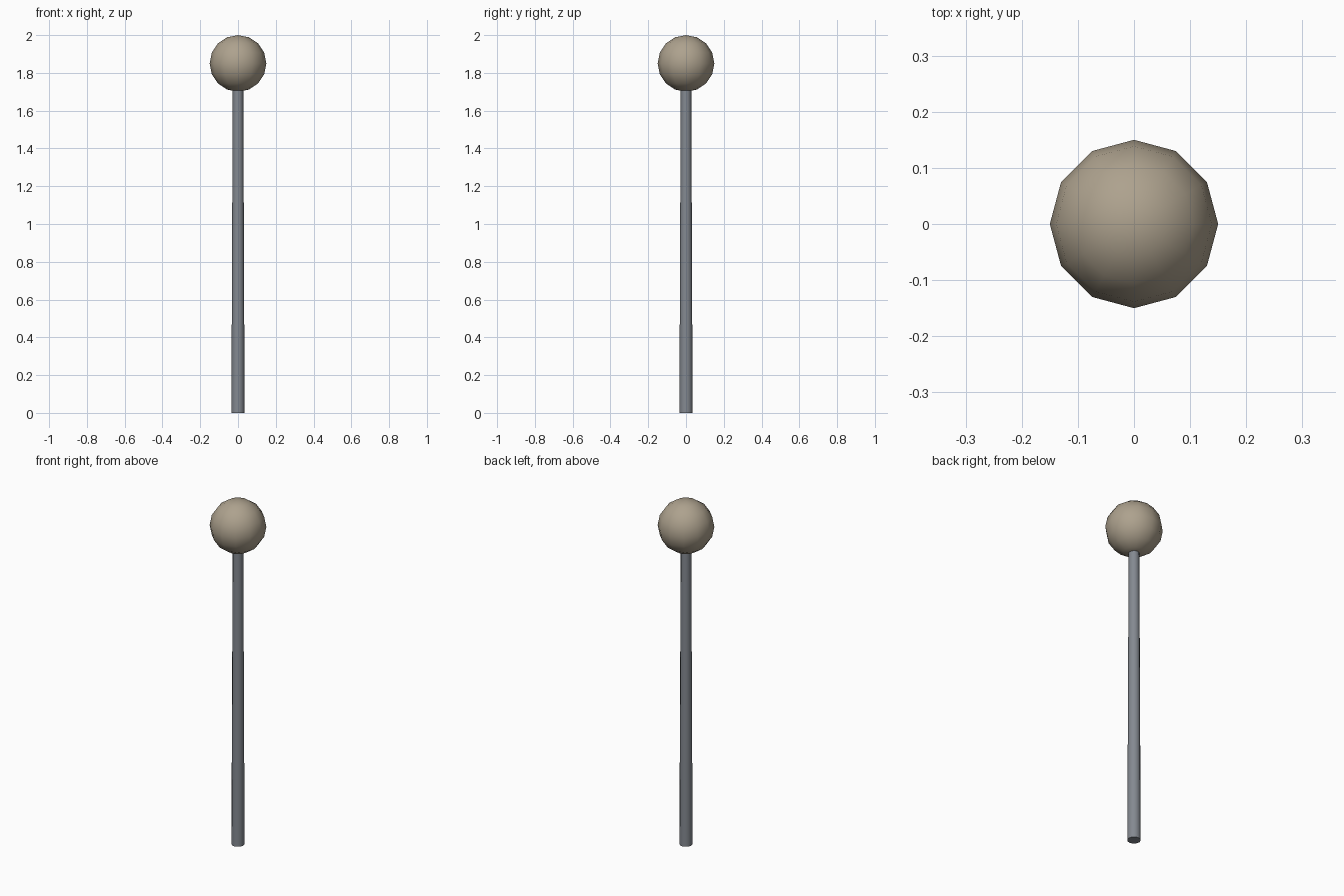
import bpy, math

if "Cube" in bpy.data.objects:
    bpy.data.objects.remove(bpy.data.objects["Cube"])

POLE_TOP = 1.71
BALL_R = 0.15


def finish(name, color, smooth_angle):
    obj = bpy.context.object
    obj.name = name
    mat = bpy.data.materials.new(name + "_material")
    mat.diffuse_color = (*color, 1)
    mat.use_nodes = True
    mat.node_tree.nodes["Principled BSDF"].inputs["Base Color"].default_value = mat.diffuse_color
    obj.data.materials.append(mat)
    bpy.ops.object.shade_smooth_by_angle(angle=math.radians(smooth_angle))
    return obj


# Slim tapered pole standing on the ground
bpy.ops.mesh.primitive_cone_add(vertices=12, radius1=0.035, radius2=0.028,
                                depth=POLE_TOP, location=(0, 0, POLE_TOP / 2))
finish("pole", (0.23, 0.25, 0.28), 40)

# Ball on top of the pole
bpy.ops.mesh.primitive_uv_sphere_add(segments=12, ring_count=8, radius=BALL_R,
                                     location=(0, 0, 2 - BALL_R))
finish("ball", (0.42, 0.36, 0.27), 60)
